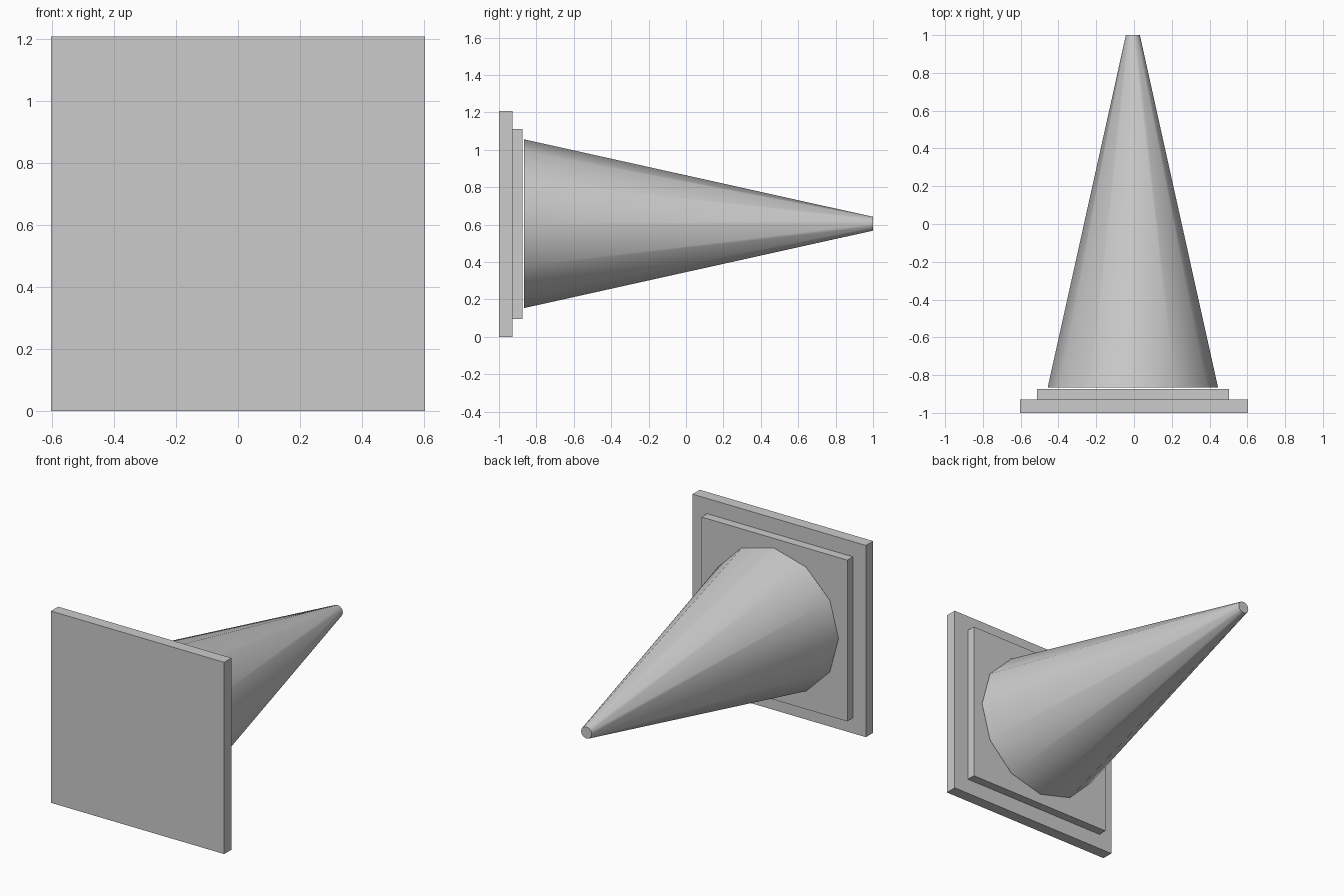
import bpy
import math

cube = bpy.data.objects.get("Cube")
if cube:
    bpy.data.objects.remove(cube, do_unlink=True)

grey = bpy.data.materials.new("plain grey")
grey.use_nodes = True
colour = (0.6, 0.6, 0.6, 1)
grey.diffuse_color = colour
grey.node_tree.nodes["Principled BSDF"].inputs["Base Color"].default_value = colour

MID_Z = 0.604


def finish(name):
    obj = bpy.context.object
    obj.name = name
    obj.data.materials.append(grey)
    return obj


def plate(name, half, y0, y1, x=0):
    """Square slab facing along y."""
    bpy.ops.mesh.primitive_cube_add(size=1, location=(x, (y0 + y1) / 2, MID_Z))
    bpy.context.object.scale = (2 * half, y1 - y0, 2 * half)
    bpy.ops.object.transform_apply(location=False, rotation=False, scale=True)
    return finish(name)


# Stepped square foot
plate("base_plate", 0.604, -1, -0.928)
plate("raised_plate", 0.508, -0.928, -0.873, x=-0.005)

# Twelve-sided tapering body, lying along y with a flat tip
START, END = -0.866, 1
bpy.ops.mesh.primitive_cone_add(
    vertices=12, radius1=0.451, radius2=0.037, depth=END - START,
    location=(-0.006, (START + END) / 2, MID_Z + 0.001),
    rotation=(-math.pi / 2, 0, 0))
finish("cone_body")
bpy.ops.object.shade_smooth_by_angle(angle=math.radians(35))
